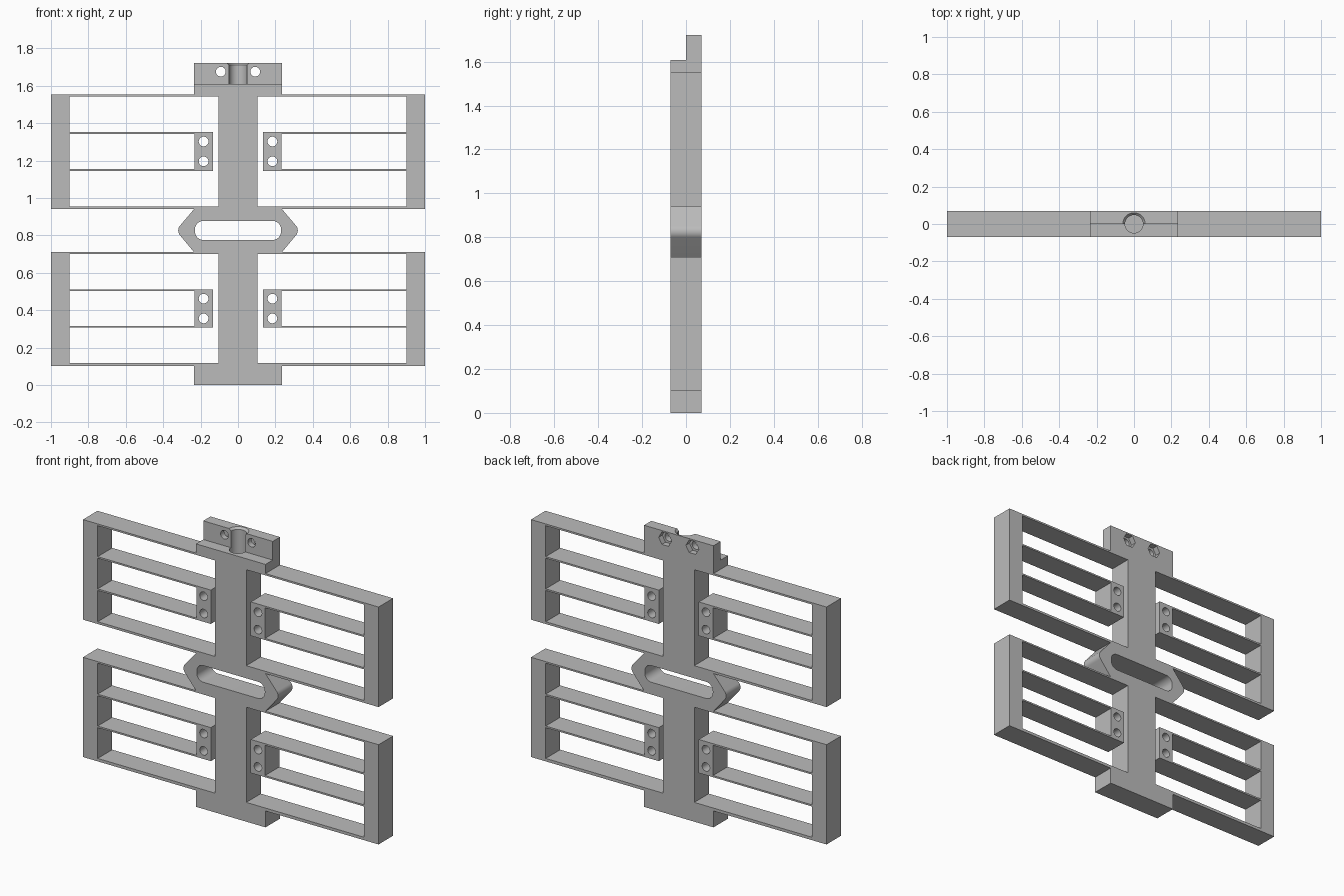
import bpy, bmesh, math
from mathutils import Vector, Matrix

old = bpy.data.objects.get("Cube")
if old:
    bpy.data.objects.remove(old, do_unlink=True)

HALF = 0.07      # half thickness of the plate
TOP = 1.722
LEDGE = 1.608

grey = bpy.data.materials.new("plain grey")
grey.use_nodes = True
colour = (0.5, 0.5, 0.5, 1)
grey.diffuse_color = colour
grey.node_tree.nodes["Principled BSDF"].inputs["Base Color"].default_value = colour


def fillet(prev, corner, nxt, r, steps=10):
    """Points of a rounded corner."""
    c = Vector(corner)
    a, b = (Vector(prev) - c).normalized(), (Vector(nxt) - c).normalized()
    half = a.angle(b) / 2
    centre = c + (a + b).normalized() * r / math.sin(half)
    start = c + a * r / math.tan(half) - centre
    end = c + b * r / math.tan(half) - centre
    return [tuple(centre + (start.lerp(end, i / steps)).normalized() * r)
            for i in range(steps + 1)]


def circle(x, z, r, n=32):
    return [(x + r * math.cos(math.tau * i / n), z + r * math.sin(math.tau * i / n))
            for i in range(n)]


def rect(x0, x1, z0, z1):
    return [(x0, z0), (x1, z0), (x1, z1), (x0, z1)]


def mirrored(loop):
    return [(-x, z) for x, z in reversed(loop)]


def finish(bm, name):
    bmesh.ops.recalc_face_normals(bm, faces=bm.faces)
    me = bpy.data.meshes.new(name)
    bm.to_mesh(me)
    bm.free()
    me.materials.append(grey)
    ob = bpy.data.objects.new(name, me)
    bpy.context.collection.objects.link(ob)
    return ob


def plate(name, loops, y0, y1):
    """Fill an outline with holes and extrude it along y."""
    bm = bmesh.new()
    for loop in loops:
        vs = [bm.verts.new((x, y0, z)) for x, z in loop]
        for i, v in enumerate(vs):
            bm.edges.new((v, vs[i - 1]))
    bmesh.ops.triangle_fill(bm, edges=bm.edges[:], use_beauty=True, normal=(0, -1, 0))
    ext = bmesh.ops.extrude_face_region(bm, geom=bm.faces[:])
    moved = [g for g in ext["geom"] if isinstance(g, bmesh.types.BMVert)]
    bmesh.ops.translate(bm, verts=moved, vec=(0, y1 - y0, 0))
    return finish(bm, name)


def upright_cone(name, r0, r1, z0, z1):
    bm = bmesh.new()
    bmesh.ops.create_cone(bm, cap_ends=True, segments=48, radius1=r0, radius2=r1,
                          depth=z1 - z0, matrix=Matrix.Translation((0, 0, (z0 + z1) / 2)))
    return finish(bm, name)


# Outer silhouette with the pointed middle lugs
low, high = (0.235, 0.71), (0.235, 0.94)
tip = fillet(low, (0.332, 0.826), high, 0.04)
side = [(0.235, 0), (0.235, 0.1), (1, 0.1), (1, 0.71), low, *tip,
        high, (1, 0.94), (1, 1.552), (0.235, 1.552), (0.235, TOP)]
loops = [side + mirrored(side)]

# Rounded slot in the middle
box = rect(-0.23, 0.23, 0.775, 0.877)
loops.append([p for i in range(4)
              for p in fillet(box[i - 1], box[i], box[(i + 1) % 4], 0.045)])

# Windows that leave thin leaf springs and the drilled mounting tabs
for z0, z1, bar0, bar1 in ((0.118, 0.7, 0.306, 0.511), (0.954, 1.541, 1.145, 1.352)):
    outer = [(0.105, z0), (0.9, z0), (0.9, bar0), (0.135, bar0),
             (0.135, bar1), (0.9, bar1), (0.9, z1), (0.105, z1)]
    inner = rect(0.232, 0.9, bar0 + 0.01, bar1 - 0.01)
    mid = (bar0 + bar1) / 2
    holes = [circle(0.184, mid + d, 0.026) for d in (-0.053, 0.053)]
    for loop in (outer, inner, *holes):
        loops += [loop, mirrored(loop)]

# Screw holes in the top clamp
for x in (-0.092, 0.092):
    loops.append(circle(x, 1.675, 0.026))

body = plate("flexure_frame", loops, -HALF, HALF)

# Cutters: front ledge, shaft bore, its chamfer and the rear nut pockets
cutters = [
    plate("ledge_cutter", [rect(-0.4, 0.4, LEDGE, 1.9)], -0.2, 0),
    upright_cone("bore_cutter", 0.048, 0.048, 1.5, 1.9),
    upright_cone("chamfer_cutter", 0.047, 0.061, TOP - 0.013, TOP + 0.001),
]
for x in (-0.092, 0.092):
    cutters.append(plate("nut_cutter", [circle(x, 1.675, 0.044, 6)], HALF - 0.035, 0.2))

bpy.context.view_layer.objects.active = body
for cutter in cutters:
    cutter.hide_render = True
    mod = body.modifiers.new(cutter.name, "BOOLEAN")
    mod.operation = "DIFFERENCE"
    mod.solver = "EXACT"
    mod.object = cutter
    bpy.ops.object.modifier_apply(modifier=mod.name)
    bpy.data.objects.remove(cutter, do_unlink=True)

bpy.ops.object.select_all(action="DESELECT")
body.select_set(True)
bpy.ops.object.shade_smooth_by_angle(angle=math.radians(30))
